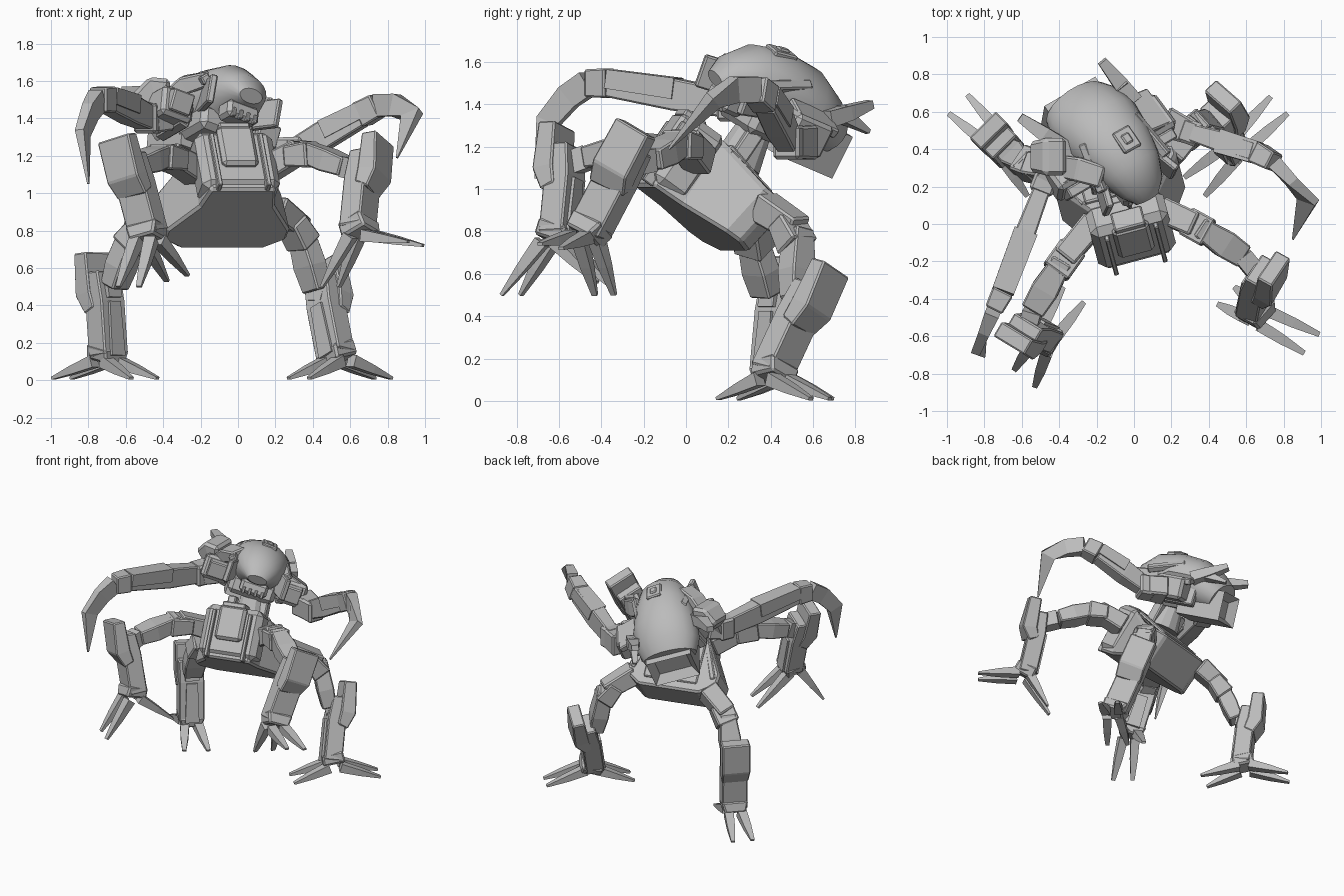
import bpy, bmesh, math
from mathutils import Vector, Matrix

old = bpy.data.objects.get("Cube")
if old:
    bpy.data.objects.remove(old, do_unlink=True)

grey = bpy.data.materials.new("plain grey")
grey.use_nodes = True
grey.diffuse_color = (0.5, 0.5, 0.5, 1)
grey.node_tree.nodes["Principled BSDF"].inputs["Base Color"].default_value = (0.5, 0.5, 0.5, 1)

UP = Vector((0, 0, 1))
WORLD = Matrix.Identity(4)


def finish(name, bm, frame, bevel=0.0, smooth=False):
    bmesh.ops.recalc_face_normals(bm, faces=bm.faces)
    mesh = bpy.data.meshes.new(name)
    bm.to_mesh(mesh)
    bm.free()
    mesh.materials.append(grey)
    ob = bpy.data.objects.new(name, mesh)
    ob.matrix_world = frame
    bpy.context.collection.objects.link(ob)
    if bevel:
        mod = ob.modifiers.new("edge", "BEVEL")
        mod.width, mod.segments = bevel, 1
    if smooth:
        bpy.ops.object.select_all(action="DESELECT")
        ob.select_set(True)
        bpy.context.view_layer.objects.active = ob
        bpy.ops.object.shade_smooth_by_angle(angle=math.radians(35))
    return ob


def loft(name, stations, side, frame=WORLD, sides=4, bevel=0.0, smooth=False):
    """Skin of cross-sections; each station is (point, width along side, depth)."""
    bm = bmesh.new()
    pts = [Vector(s[0]) for s in stations]
    rings = []
    for i, (_, w, h) in enumerate(stations):
        t = (pts[min(i + 1, len(pts) - 1)] - pts[max(i - 1, 0)]).normalized()
        s = (Vector(side) - t * t.dot(Vector(side))).normalized()
        u = t.cross(s)
        ring = []
        for k in range(sides):
            a = 2 * math.pi * (k + 0.5) / sides
            grow = math.sqrt(2) if sides == 4 else 1
            ring.append(bm.verts.new(pts[i] + (s * w * math.cos(a) + u * h * math.sin(a)) * grow / 2))
        rings.append(ring)
    for a, b in zip(rings, rings[1:]):
        for k in range(sides):
            n = (k + 1) % sides
            bm.faces.new((a[k], a[n], b[n], b[k]))
    bm.faces.new(rings[0])
    bm.faces.new(rings[-1])
    return finish(name, bm, frame, bevel, smooth)


def box(name, frame, center, size, bevel=0.008, tilt=(0, 0, 0), pocket=False):
    bm = bmesh.new()
    turn = Matrix.Translation(center)
    for axis, angle in zip("XYZ", tilt):
        turn = turn @ Matrix.Rotation(math.radians(angle), 4, axis)
    bmesh.ops.create_cube(bm, size=1, matrix=turn @ Matrix.Diagonal((*size, 1)))
    if pocket:
        # recess in the rear face
        face = max(bm.faces, key=lambda f: f.calc_center_median().y)
        inward = -face.normal * 0.06
        bmesh.ops.inset_region(bm, faces=[face], thickness=min(size[0], size[2]) * 0.3)
        bmesh.ops.translate(bm, vec=inward, verts=face.verts)
        bevel = 0
    return finish(name, bm, frame, bevel)


def placed(loc, yaw, roll, pitch):
    return (Matrix.Translation(loc) @ Matrix.Rotation(math.radians(yaw), 4, "Z")
            @ Matrix.Rotation(math.radians(roll), 4, "Y") @ Matrix.Rotation(math.radians(pitch), 4, "X"))


# Hull: a wedge plan, narrow at the raised nose, deck dropping at the rear
hull = placed((-0.06, 0.13, 1.02), 15, 0, -35)
half = [(0.18, -0.28), (0.21, -0.12), (0.34, 0.1), (0.34, 0.19), (0.23, 0.27)]
plan = half + [(-x, y) for x, y in reversed(half)]
bm = bmesh.new()
base = bm.faces.new([bm.verts.new((x, y, -0.2)) for x, y in plan])
top = bmesh.ops.extrude_face_region(bm, geom=[base])
for v in [g for g in top["geom"] if isinstance(g, bmesh.types.BMVert)]:
    rear = v.co.y > 0
    v.co.z = 0.08 if rear else 0.16
    v.co.x *= 1.0 if rear else 0.92
    v.co.y += 0.04 if rear else 0
finish("hull", bm, hull, 0.015)
box("hull_deck", hull, (0, 0.08, 0.11), (0.4, 0.34, 0.06), tilt=(-14, 0, 0))
box("nose_block", hull, (0, -0.2, 0.0), (0.43, 0.2, 0.37), 0.04)
box("nose_hatch", hull, (0, -0.305, 0.06), (0.2, 0.06, 0.25), 0.02)
box("nose_hatch_lid", hull, (0, -0.27, 0.19), (0.17, 0.12, 0.04))
for sx in (-1, 1):
    box("nose_rail", hull, (sx * 0.135, -0.3, -0.03), (0.025, 0.06, 0.34), 0.005)
    box("deck_rail", hull, (sx * 0.25, 0.06, 0.1), (0.04, 0.28, 0.05), tilt=(-14, 0, -sx * 22))

# Waist
loft("waist", [((-0.07, 0.24, 1.12), 0.24, 0.24), ((-0.09, 0.32, 1.28), 0.18, 0.18),
               ((-0.11, 0.38, 1.4), 0.22, 0.22)], (1, 0, 0), sides=12)
for sx in (-1, 1):
    box("waist_piston", hull, (sx * 0.12, 0.0, 0.22), (0.06, 0.08, 0.16))

# Torso shell: broad at the back, tapering to a prow
torso = placed((-0.13, 0.42, 1.42), 30, 18, -20)
loft("torso_shell", [((0, -0.36, -0.02), 0.14, 0.08), ((0, -0.31, 0.02), 0.25, 0.18),
                     ((0, -0.2, 0.05), 0.35, 0.31), ((0, -0.06, 0.06), 0.42, 0.35),
                     ((0, 0.1, 0.04), 0.47, 0.36), ((0, 0.22, -0.01), 0.46, 0.33),
                     ((0, 0.31, -0.05), 0.39, 0.26)], (1, 0, 0), torso, 20, smooth=True)
box("torso_rear_block", torso, (0, 0.21, -0.11), (0.33, 0.34, 0.22), pocket=True)
box("torso_belly", torso, (0, -0.04, -0.11), (0.34, 0.26, 0.14), 0.03)
box("jaw", torso, (0, -0.25, -0.09), (0.2, 0.12, 0.1), 0.02)
box("roof_hatch", torso, (0.02, -0.1, 0.22), (0.11, 0.13, 0.03), tilt=(7, 4, 0))
box("roof_port", torso, (0.02, -0.1, 0.225), (0.05, 0.06, 0.04), tilt=(7, 4, 0))
for i in range(4):
    box("jaw_tooth", torso, ((i - 1.5) * 0.045, -0.305, -0.12), (0.02, 0.03, 0.05), 0.004)
for sx in (-1, 1):
    box("cheek_plate", torso, (sx * 0.17, -0.17, -0.01), (0.04, 0.3, 0.16), tilt=(8, 0, sx * 18))
    box("brow_plate", torso, (sx * 0.185, -0.1, 0.1), (0.05, 0.28, 0.05), tilt=(8, sx * 45, sx * 14))
    box("side_skirt", torso, (sx * 0.2, 0.06, -0.08), (0.06, 0.24, 0.16), tilt=(0, -sx * 12, 0))
    box("shoulder_block", torso, (sx * 0.28, 0.02, -0.06), (0.2, 0.22, 0.17), 0.02)
    box("shoulder_cap", torso, (sx * 0.28, 0.05, 0.02), (0.15, 0.24, 0.05), tilt=(0, sx * 18, 0))
    box("shoulder_guard", torso, (sx * 0.28, -0.1, -0.06), (0.13, 0.06, 0.12), tilt=(20, 0, 0))

# Raised plates over the right shoulder
loft("right_shoulder_arch", [((-0.16, 0.25, 1.61), 0.12, 0.08), ((-0.28, 0.29, 1.58), 0.13, 0.1),
                             ((-0.39, 0.31, 1.48), 0.12, 0.1)], (0, 1, 0), bevel=0.01)
loft("right_pauldron", [((-0.37, 0.36, 1.53), 0.2, 0.16), ((-0.45, 0.36, 1.54), 0.2, 0.17),
                        ((-0.53, 0.36, 1.48), 0.16, 0.12)], (0, 1, 0), bevel=0.02)

# Horns at the back of the torso
for tag, root, mid, tip in (("right", (-0.34, 0.39, 1.5), (-0.48, 0.48, 1.54), (-0.61, 0.57, 1.55)),
                            ("left", (0.0, 0.66, 1.33), (-0.08, 0.76, 1.36), (-0.17, 0.87, 1.4))):
    loft(tag + "_horn", [(root, 0.09, 0.08), (mid, 0.08, 0.07), (tip, 0.05, 0.04)], (1, 1, 0))
loft("lower_spike", [((-0.05, 0.72, 1.36), 0.07, 0.08), ((-0.16, 0.86, 1.27), 0.03, 0.02)], (1, 1, 0))

# Arms, each ending in a hooked blade
arms = {
    "right": [(-0.4, 0.3, 1.42), (-0.48, 0.22, 1.4), (-0.7, -0.36, 1.5),
              (-0.75, -0.46, 1.5), (-0.83, -0.65, 1.32), (-0.8, -0.71, 1.05)],
    "left": [(0.16, 0.55, 1.22), (0.3, 0.49, 1.22), (0.66, 0.38, 1.42),
             (0.75, 0.33, 1.47), (0.93, 0.13, 1.42), (0.85, -0.08, 1.19)],
}
for tag, path in arms.items():
    p = [Vector(q) for q in path]
    side = (p[3] - p[1]).cross(UP)
    loft(tag + "_upper_arm", [(p[0], 0.17, 0.16), (p[1], 0.13, 0.15)], side, bevel=0.012)
    loft(tag + "_elbow", [(p[1] - UP * 0.08, 0.13, 0.12), (p[1] + UP * 0.08, 0.13, 0.12)], side, bevel=0.015)
    mid = p[1].lerp(p[2], 0.45)
    loft(tag + "_forearm", [(p[1], 0.09, 0.13), (mid, 0.11, 0.15), (p[2], 0.1, 0.13)], side, bevel=0.008)
    loft(tag + "_forearm_plate", [(mid + UP * 0.03, 0.13, 0.1), (p[2] + UP * 0.02, 0.12, 0.09)], side)
    loft(tag + "_wrist", [(p[2], 0.12, 0.14), (p[3], 0.1, 0.13)], side, bevel=0.008)
    loft(tag + "_blade", [(p[3], 0.08, 0.12), (p[3].lerp(p[4], 0.5) + UP * 0.025, 0.06, 0.12),
                          (p[4], 0.05, 0.11), (p[5], 0.01, 0.01)], side)

# Legs: hip, thigh joint, thigh end, knee, ankle, two outer and two inner claw tips
legs = {
    "front_right": [(-0.22, 0.0, 1.11), (-0.38, -0.19, 1.21), (-0.54, -0.46, 1.15), (-0.6, -0.58, 1.2), (-0.49, -0.62, 0.78),
                    (-0.53, -0.87, 0.5), (-0.64, -0.78, 0.5), (-0.27, -0.42, 0.56), (-0.38, -0.34, 0.53)],
    "front_left": [(0.16, 0.07, 1.13), (0.34, -0.01, 1.23), (0.58, -0.17, 1.14), (0.7, -0.26, 1.2), (0.66, -0.47, 0.8),
                   (0.99, -0.59, 0.72), (0.91, -0.69, 0.74), (0.45, -0.43, 0.5), (0.54, -0.34, 0.5)],
    "rear_right": [(-0.38, 0.28, 0.9), (-0.57, 0.31, 0.78), (-0.66, 0.38, 0.5), (-0.74, 0.46, 0.58), (-0.71, 0.42, 0.13),
                   (-0.99, 0.59, 0.01), (-0.89, 0.69, 0.01), (-0.43, 0.25, 0.01), (-0.57, 0.15, 0.01)],
    "rear_left": [(0.19, 0.36, 0.92), (0.33, 0.53, 0.81), (0.42, 0.52, 0.48), (0.46, 0.61, 0.54), (0.54, 0.42, 0.13),
                  (0.82, 0.59, 0.01), (0.73, 0.68, 0.01), (0.38, 0.15, 0.01), (0.27, 0.25, 0.01)],
}
for tag, path in legs.items():
    p = [Vector(q) for q in path]
    out = p[5] + p[6] - p[7] - p[8]
    out.z = 0
    out.normalize()
    side = UP.cross(out)
    hip, joint, thigh, knee, ankle = p[:5]
    down = (ankle - knee).normalized()
    loft(tag + "_hip", [(hip, 0.14, 0.14), (joint, 0.13, 0.12)], side, bevel=0.01)
    loft(tag + "_hip_cap", [(joint.lerp(hip, 0.35), 0.16, 0.11), (joint.lerp(thigh, 0.25), 0.16, 0.14)], side, bevel=0.01)
    loft(tag + "_thigh", [(joint, 0.11, 0.11), (joint.lerp(thigh, 0.6), 0.15, 0.12), (thigh, 0.13, 0.1)], side, bevel=0.008)
    loft(tag + "_knee_link", [(thigh, 0.1, 0.11), (knee + down * 0.1, 0.1, 0.11)], side)
    inner = out * -0.025
    loft(tag + "_shin", [(knee + inner, 0.18, 0.09), (knee.lerp(ankle, 0.35) + inner, 0.18, 0.13),
                         (ankle + inner, 0.18, 0.13)], side, bevel=0.008)
    pad = knee + out * 0.045
    loft(tag + "_knee_pad", [(pad - down * 0.1, 0.2, 0.09), (pad + down * 0.12, 0.2, 0.11),
                             (pad + down * 0.21 - out * 0.04, 0.19, 0.08)], side, bevel=0.008)
    loft(tag + "_shin_strip", [(knee + down * 0.16 - out * 0.07, 0.08, 0.07),
                               (ankle - out * 0.065, 0.1, 0.08)], side)
    loft(tag + "_ankle", [(ankle - down * 0.05 + inner, 0.19, 0.15), (ankle + down * 0.03, 0.15, 0.16)], side, bevel=0.012)
    for tip in p[5:]:
        # claws spring in parallel pairs from opposite edges of the foot
        reach = tip - ankle
        root = (ankle + down * 0.03 + out * math.copysign(0.04, reach.dot(out))
                + side * math.copysign(0.045, reach.dot(side)))
        across = (tip - root).cross(UP)
        loft(tag + "_claw", [(root, 0.065, 0.065), (root.lerp(tip, 0.5), 0.055, 0.045), (tip, 0.028, 0.015)], across)
